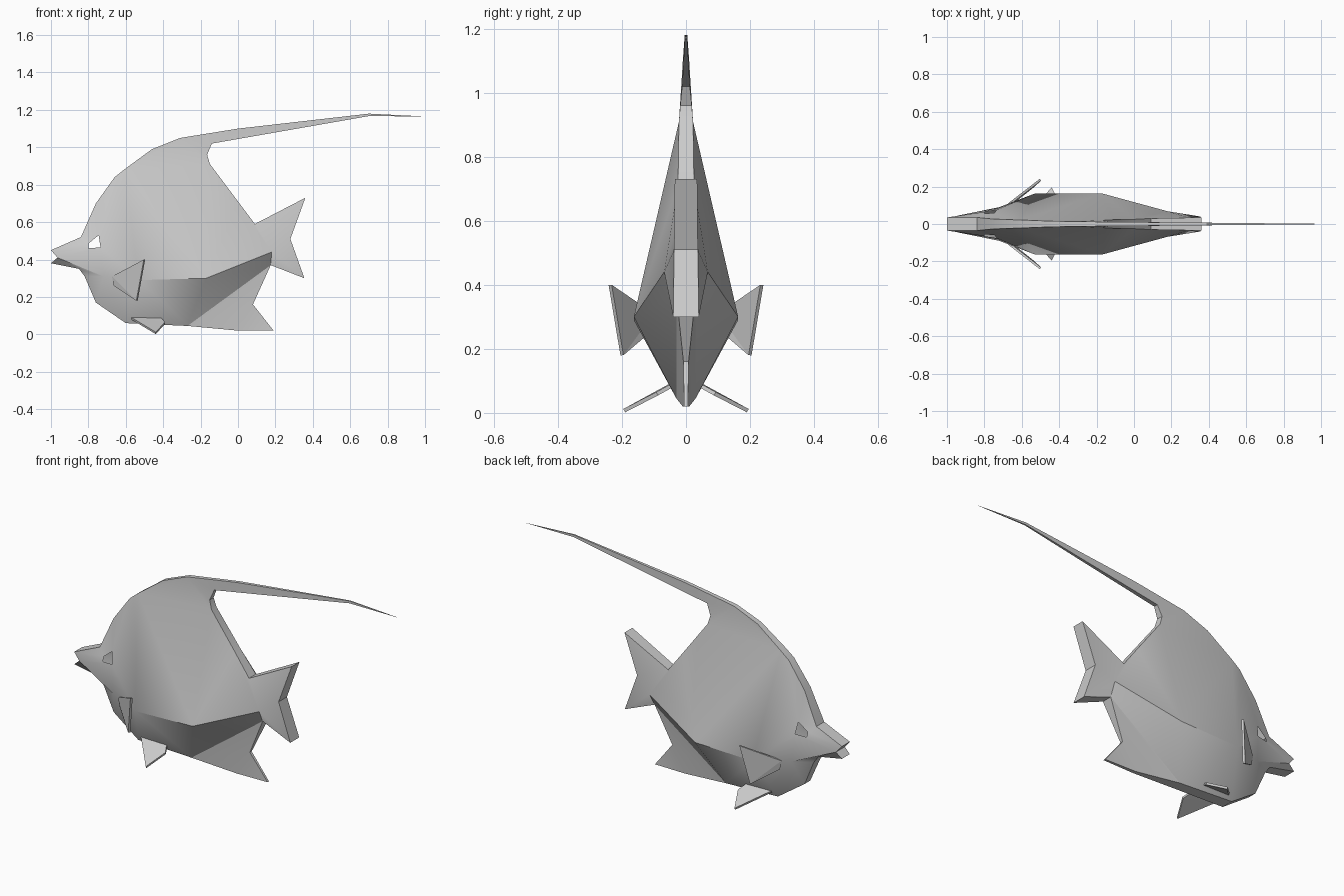
import bpy, bmesh, math

if "Cube" in bpy.data.objects:
    bpy.data.objects.remove(bpy.data.objects["Cube"])

grey = bpy.data.materials.new("plain_grey")
grey.diffuse_color = (0.6, 0.6, 0.6, 1)
grey.use_nodes = True
grey.node_tree.nodes["Principled BSDF"].inputs["Base Color"].default_value = grey.diffuse_color


def finish(name, bm):
    bmesh.ops.recalc_face_normals(bm, faces=bm.faces)
    me = bpy.data.meshes.new(name)
    bm.to_mesh(me)
    bm.free()
    me.materials.append(grey)
    ob = bpy.data.objects.new(name, me)
    bpy.context.collection.objects.link(ob)
    return ob


# Body outline: x, half thickness, z, from upper jaw over the back and round
outline = {
    "jaw": (-1, .035, .45), "brow": (-.84, .035, .52), "b1": (-.76, .027, .70),
    "b2": (-.66, .023, .84), "b3": (-.61, .022, .88), "b4": (-.46, .016, .99),
    "b5": (-.31, .013, 1.05), "b6": (0, .01, 1.10),
    "s1": (.7, .004, 1.18), "s2": (1, .001, 1.165), "s3": (.7, .004, 1.167),
    "s4": (-.14, .012, 1.02), "s5": (-.165, .018, .96), "s6": (-.15, .022, .91),
    "c1": (0, .025, .71), "c2": (.09, .03, .59),
    "t1": (.36, .035, .73), "t2": (.28, .037, .51), "t3": (.355, .04, .30),
    "t4": (.175, .03, .37),
    "a1": (.08, .008, .16), "a2": (.19, .006, .02), "a3": (0, .01, .02),
    "k1": (-.27, .03, .045), "k2": (-.60, .035, .06), "k3": (-.76, .025, .17),
    "k4": (-.82, .03, .31), "k5": (-.85, .03, .35),
    "lip": (-1, .035, .38), "mouth": (-.965, .04, .41),
}
# Widest ridge along the flank, and the open eye socket
flank = {
    "r1": (-.72, .09, .31), "r2": (-.53, .163, .29), "r3": (-.17, .163, .30),
    "r4": (.18, .068, .44),
    "e1": (-.80, .055, .485), "e2": (-.745, .06, .53),
    "e3": (-.735, .075, .465), "e4": (-.80, .065, .46),
}
side_faces = [
    # head around the eye socket
    "jaw brow e1 e4", "jaw e4 mouth", "brow b1 e2 e1", "b1 b2 e2", "b2 r2 e2",
    "e2 r2 e3", "e3 r2 r1", "mouth e4 e3 r1", "mouth r1 k5 lip",
    # throat
    "r1 k4 k5", "r1 k3 k4", "r1 r2 k2 k3",
    # flank
    "b2 b3 r2", "b3 s6 r3 r2", "s6 c1 r3", "c1 c2 r4 r3",
    "r2 r3 k1 k2", "r3 r4 t4 k1",
    # back fin and streamer
    "b3 b4 b5 s6", "b5 s4 s5 s6", "b5 b6 s4", "b6 s1 s3 s4", "s1 s2 s3",
    # tail fin and rear belly fin
    "c2 t1 t2 r4", "r4 t2 t3 t4", "k1 t4 a1 a3", "a1 a2 a3",
]

bm = bmesh.new()
sides = []
for s in (-1, 1):
    v = {n: bm.verts.new((x, s * y, z))
         for n, (x, y, z) in {**outline, **flank}.items()}
    for f in side_faces:
        bm.faces.new([v[n] for n in f.split()])
    sides.append(v)
# Narrow strip joining both sides along the outline
names = list(outline)
for a, b in zip(names, names[1:] + names[:1]):
    l, r = sides
    bm.faces.new((l[a], l[b], r[b], r[a]))
body = finish("fish_body", bm)
bpy.context.view_layer.objects.active = body
body.select_set(True)
bpy.ops.object.shade_smooth_by_angle(angle=math.radians(25))
body.select_set(False)


# Paired fins: thin plates mirrored across the body
def paired_fin(name, points, thickness):
    bm = bmesh.new()
    bm.faces.new([bm.verts.new(p) for p in points])
    bmesh.ops.triangulate(bm, faces=bm.faces)
    ob = finish(name, bm)
    sol = ob.modifiers.new("thickness", 'SOLIDIFY')
    sol.thickness, sol.offset = thickness, 0
    mir = ob.modifiers.new("mirror", 'MIRROR')
    mir.use_axis = (False, True, False)


paired_fin("side_fins", [(-.67, .105, .31), (-.66, .105, .26),
                         (-.54, .20, .18), (-.50, .237, .40)], .012)
paired_fin("belly_fins", [(-.57, .05, .085), (-.41, .05, .082),
                          (-.39, .09, .06), (-.44, .193, .007)], .012)
